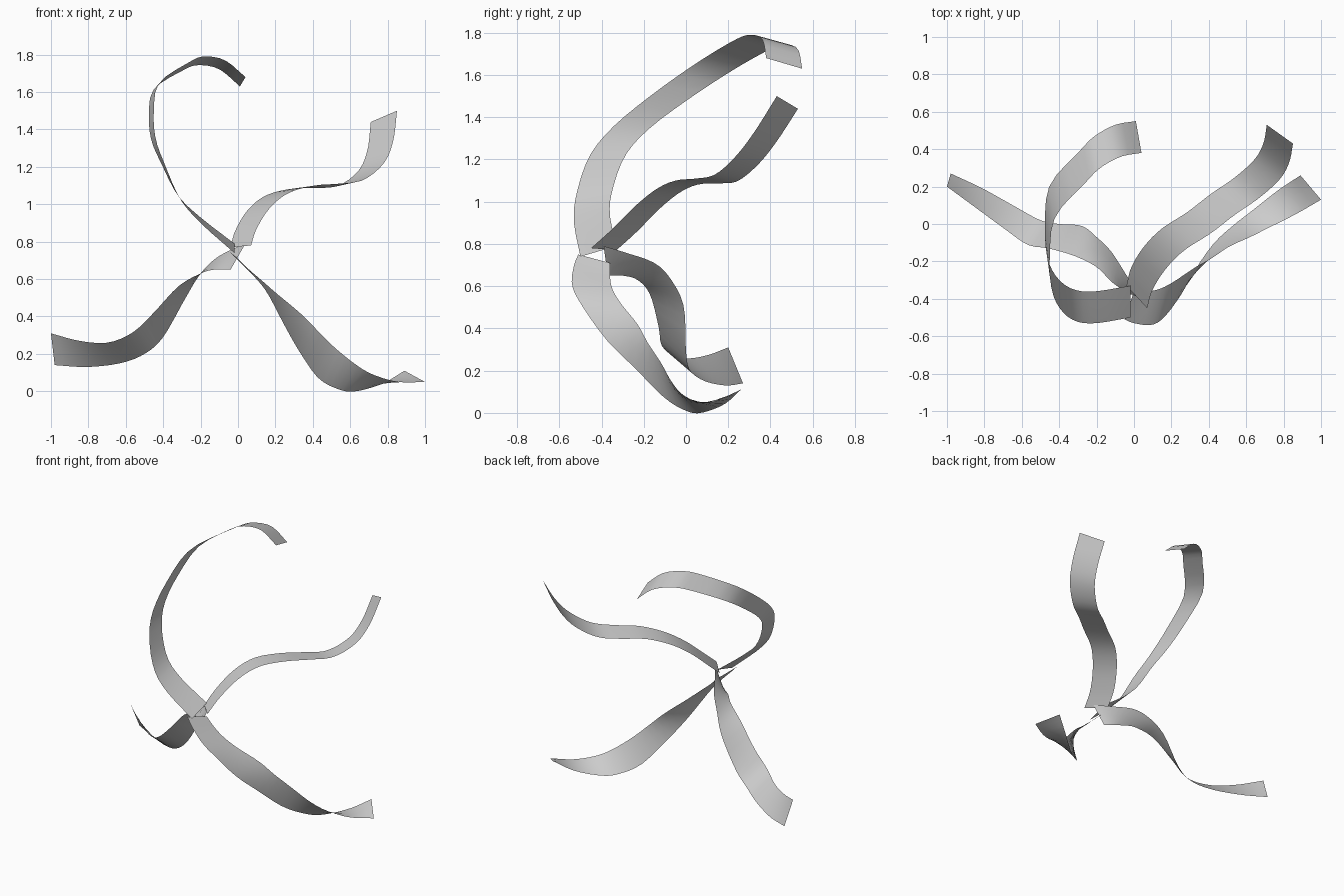
import bpy
import bmesh
from mathutils import Vector

STEPS = 32       # segments along each ribbon
ACROSS = 2       # segments across each ribbon

cube = bpy.data.objects.get("Cube")
if cube:
    bpy.data.objects.remove(cube, do_unlink=True)

grey = bpy.data.materials.new("ribbon_grey")
grey.use_nodes = True
colour = (0.6, 0.6, 0.6, 1.0)
grey.diffuse_color = colour
grey.node_tree.nodes["Principled BSDF"].inputs["Base Color"].default_value = colour


def path(*points):
    """Control points written in hundredths of a unit."""
    return [Vector(point) / 100 for point in points]


def sample(points, fraction):
    """Smooth interpolation through the control points, fraction from 0 to 1."""
    padded = [2 * points[0] - points[1], *points, 2 * points[-1] - points[-2]]
    position = fraction * (len(points) - 1)
    index = min(int(position), len(points) - 2)
    t = position - index
    before, start, end, after = padded[index:index + 4]
    tangent_in = (end - before) / 2
    tangent_out = (after - start) / 2
    bend = 3 * (end - start) - 2 * tangent_in - tangent_out
    ease = 2 * (start - end) + tangent_in + tangent_out
    return start + tangent_in * t + bend * t ** 2 + ease * t ** 3


def make_ribbon(name, edge, far_edge=None, span=None):
    """Rule a thin strip between two edges, or sweep one edge across a span."""
    bm = bmesh.new()
    rows = []
    for step in range(STEPS + 1):
        fraction = step / STEPS
        near = sample(edge, fraction)
        far = sample(far_edge, fraction) if far_edge else near + sample(span, fraction)
        rows.append([bm.verts.new(near.lerp(far, k / ACROSS)) for k in range(ACROSS + 1)])
    for row, following in zip(rows, rows[1:]):
        for k in range(ACROSS):
            bm.faces.new((row[k], row[k + 1], following[k + 1], following[k]))
    for face in bm.faces:
        face.smooth = True
    mesh = bpy.data.meshes.new(name)
    bm.to_mesh(mesh)
    bm.free()
    mesh.materials.append(grey)
    ribbon = bpy.data.objects.new(name, mesh)
    bpy.context.collection.objects.link(ribbon)
    return ribbon


# Tall ribbon that curls over at the top
make_ribbon(
    "upper_right_ribbon",
    path((-2, -50, 74), (-20, -53, 90), (-31, -52, 103), (-39, -46, 121),
         (-44, -35, 135), (-45, -17, 150), (-42, 4, 165), (-26, 22, 176),
         (-18, 30, 179), (-7, 36, 177), (4, 38, 168)),
    span=path((0, 17, 5), (-2, 17, 0), (-3, 17, -4), (-3, 17, -5)))

# Wavy ribbon rising to the left
make_ribbon(
    "upper_left_ribbon",
    path((7, -45, 78), (10, -35, 87), (17, -24, 98), (27, -14, 106),
         (41, -5, 110), (54, 5, 111), (67, 14, 113), (78, 24, 122),
         (83, 33, 134), (85, 43, 150)),
    span=path((-11, 12, -1), (-13, 11, -2), (-14, 10, -6)))

# Twisting ribbon that falls to the right and levels out
make_ribbon(
    "lower_right_ribbon",
    path((-4, -37, 65), (-8, -34, 65), (-13, -30, 65), (-20, -23, 63),
         (-32, -17, 56), (-46, -13, 41), (-57, -11, 31), (-70, -2, 26),
         (-85, 9, 27), (-100, 20, 31)),
    path((4, -39, 79), (-3, -29, 76), (-12, -15, 71), (-20, -7, 63),
         (-28, -1, 50), (-40, 0, 29), (-50, 2, 20), (-63, 9, 15),
         (-81, 19, 13), (-98, 27, 14)))

# Twisting ribbon that sweeps down to the ground on the left
make_ribbon(
    "lower_left_ribbon",
    path((0, -36, 71), (6, -36, 65), (13, -35, 59), (21, -31, 52),
         (33, -23, 42), (42, -18, 33), (51, -12, 24), (62, -7, 15),
         (72, -2, 9), (86, 5, 5), (100, 13, 5)),
    path((-5, -51, 75), (0, -53, 70), (9, -54, 61), (16, -50, 52),
         (25, -38, 35), (33, -24, 21), (43, -10, 7), (54, 0, 1),
         (63, 7, 0), (77, 18, 4), (89, 26, 11)))
